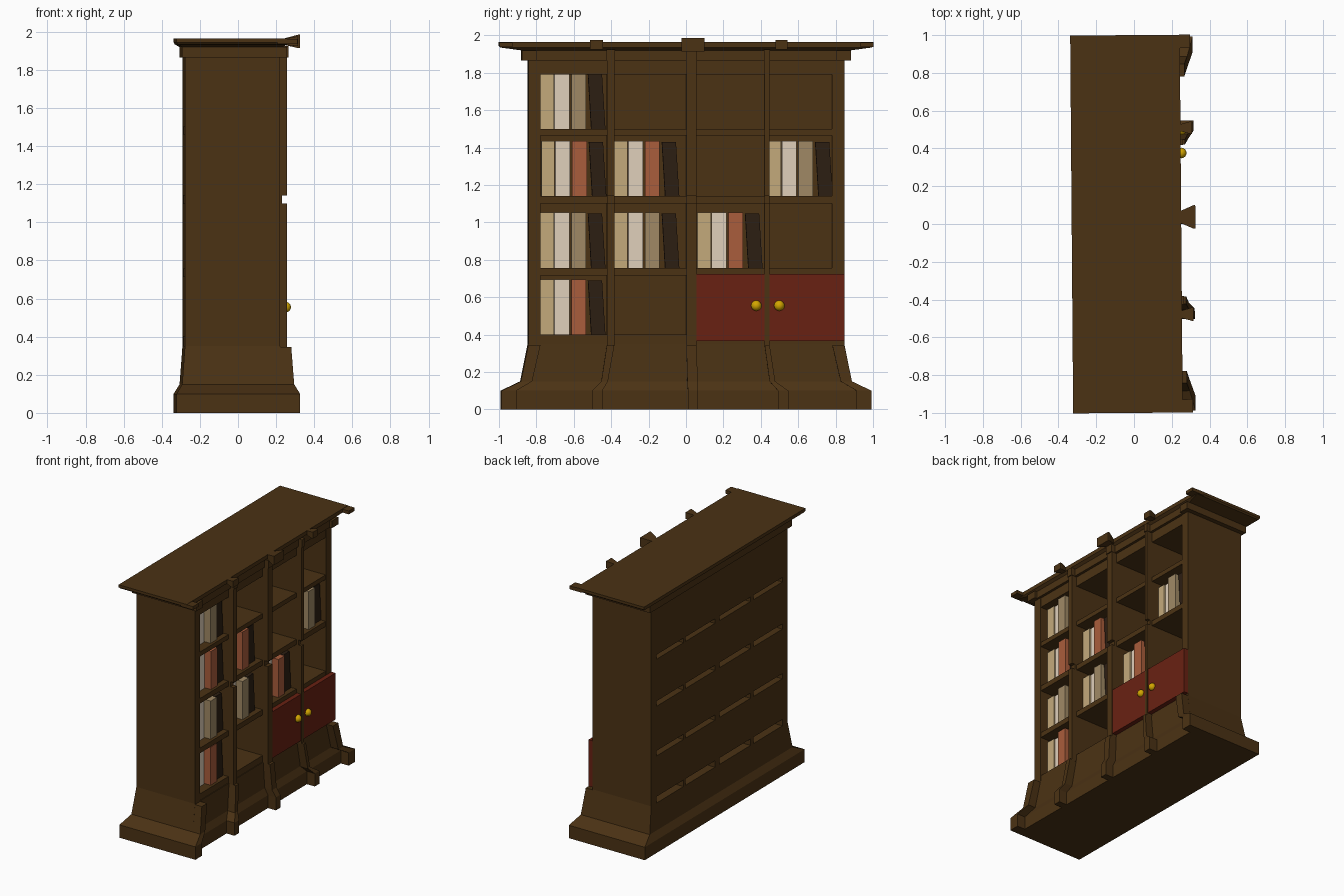
import bpy, bmesh, math
from mathutils import Matrix

if "Cube" in bpy.data.objects:
    bpy.data.objects.remove(bpy.data.objects["Cube"])

TURN = Matrix.Rotation(math.radians(0.45), 4, 'Z')   # slight crooked stance


def mat(name, r, g, b):
    m = bpy.data.materials.new(name)
    m.diffuse_color = (r, g, b, 1)
    m.use_nodes = True
    m.node_tree.nodes["Principled BSDF"].inputs["Base Color"].default_value = m.diffuse_color
    return m


WOOD = mat("wood", .07, .032, .007)
RED = mat("door_red", .14, .015, .006)
TAN = mat("tan", .55, .40, .20)
CREAM = mat("cream", .75, .63, .50)
RUST = mat("rust", .40, .11, .045)
OLIVE = mat("olive", .35, .25, .13)
DARK = mat("dark", .025, .013, .006)
GOLD = mat("gold", .65, .38, .0)


def finish(name, bm, material):
    bmesh.ops.recalc_face_normals(bm, faces=bm.faces[:])
    bm.transform(TURN)
    me = bpy.data.meshes.new(name)
    bm.to_mesh(me)
    bm.free()
    me.materials.append(material)
    ob = bpy.data.objects.new(name, me)
    bpy.context.collection.objects.link(ob)
    return ob


def loft(name, rings, material=WOOD, along_x=False):
    """Rectangular rings (level, a0, a1, b0, b1) skinned and capped."""
    bm = bmesh.new()
    loops = []
    for l, a0, a1, b0, b1 in rings:
        pts = [(a0, b0), (a1, b0), (a1, b1), (a0, b1)]
        loops.append([bm.verts.new((l, a, b) if along_x else (a, b, l)) for a, b in pts])
    for p, q in zip(loops, loops[1:]):
        for i in range(4):
            j = (i + 1) % 4
            bm.faces.new((p[i], p[j], q[j], q[i]))
    bm.faces.new(loops[0])
    bm.faces.new(loops[-1])
    return finish(name, bm, material)


def box(name, x0, x1, y0, y1, z0, z1, material=WOOD):
    return loft(name, [(z0, x0, x1, y0, y1), (z1, x0, x1, y0, y1)], material)


BACK, FRONT = -.285, .215
SHELVES = [(.35, .40), (.715, .755), (1.10, 1.14), (1.465, 1.50)]
COLUMNS = [(-.425, -.385), (.0, .055), (.418, .445)]

# flared plinth
loft("plinth", [(0, -.33, .25, -.99, .99), (.10, -.33, .25, -.99, .99),
                (.15, -.30, .225, -.885, .885), (.35, BACK, FRONT, -.845, .845)])

# side panels and dividers
box("side_panel_left", BACK, FRONT, -.845, -.78, .35, 1.87)
box("side_panel_right", BACK, FRONT, .78, .845, .35, 1.87)
for i, (y0, y1) in enumerate(COLUMNS):
    box(f"divider_{i}", BACK, .228, y0, y1, .35, 1.87)
    for k, (z0, z1) in enumerate([(.34, 1.10), (1.14, 1.87)]):
        box(f"front_column_{i}_{k}", FRONT, .255, y0, y1, z0, z1)

# shelves, back boards with slots between them, top board
for i, (z0, z1) in enumerate(SHELVES):
    box(f"shelf_{i}", -.22, FRONT - .005, -.78, .78, z0, z1)
    top = SHELVES[i + 1][0] if i < 3 else 1.87
    box(f"back_board_{i}", BACK, -.22, -.79, .79, z1, top)
box("top_board", -.22, FRONT - .005, -.78, .78, 1.79, 1.87)

# splayed feet: (top y0, y1), (knee y0, y1), (bottom y0, y1)
FEET = [((-.845, -.78), (-.885, -.825), (-.99, -.91)),
        ((-.425, -.385), (-.455, -.42), (-.505, -.45)),
        ((.0, .055), (.005, .06), (.008, .062)),
        ((.418, .445), (.445, .475), (.49, .545)),
        ((.78, .845), (.825, .885), (.91, .99))]
for i, (t, k, b) in enumerate(FEET):
    loft(f"foot_{i}", [(0, .18, .318, *b), (.10, .18, .318, *b),
                       (.15, .18, .288, *k), (.345, .18, .273, *t)])

# cornice
loft("cornice", [(1.865, -.30, .23, -.88, .88), (1.92, -.30, .23, -.88, .88),
                 (1.935, -.325, .25, -.99, .99), (1.945, -.33, .25, -1, 1),
                 (1.965, -.33, .25, -1, 1)])
for i, (y0, y1) in enumerate(COLUMNS):
    box(f"frieze_block_{i}", .2, .262, y0 - .003, y1 + .003, 1.865, 1.925)
for side, (y0, y1) in {"left": (-.88, -.80), "right": (.80, .88)}.items():
    box(f"frieze_end_{side}", .2, .25, y0, y1, 1.865, 1.92)
for i, (yc, w, x, z0, z1) in enumerate([(-.48, .035, .312, 1.925, 1.975),
                                        (.035, .062, .325, 1.915, 1.985),
                                        (.508, .033, .312, 1.925, 1.975)]):
    loft(f"cornice_ornament_{i}", [(.23, yc - w * .4, yc + w * .4, 1.935, 1.962),
                                   (x - .01, yc - w, yc + w, z0, z1),
                                   (x, yc - w, yc + w, z0, z1)], along_x=True)
for side, (y0, y1) in {"left": (-1, -.93), "right": (.93, 1)}.items():
    box(f"cornice_corner_{side}", .2, .305, y0, y1, 1.937, 1.963)

# cupboard doors and knobs
box("door_left", FRONT, .25, .03, .418, .365, .725, RED)
box("door_right", FRONT, .25, .445, .845, .365, .725, RED)
for i, y in enumerate((.374, .497)):
    bm = bmesh.new()
    bmesh.ops.create_uvsphere(bm, u_segments=16, v_segments=10, radius=.028,
                              matrix=Matrix.Translation((.253, y, .555)))
    for f in bm.faces:
        f.smooth = True
    finish(f"knob_{i}", bm, GOLD)


# books: three upright, one dark book leaning at the end
def book_set(tag, y, z, third):
    for k, (a, b, x, m) in enumerate([(0, .072, .15, TAN), (.076, .155, .14, CREAM),
                                      (.165, .243, .19, third)]):
        box(f"book_{tag}_{k}", -.06, x, y + a, y + b, z, z + .295, m)
    loft(f"leaning_book_{tag}", [(z, -.06, .17, y + .272, y + .348),
                                 (z + .29, -.06, .17, y + .255, y + .33)], DARK)


SETS = [(-.78, 1.50, OLIVE), (-.775, 1.14, RUST), (-.78, .757, OLIVE), (-.78, .40, RUST),
        (-.385, 1.14, RUST), (-.385, .757, OLIVE), (.06, .757, RUST), (.435, 1.14, OLIVE)]
for i, (y, z, third) in enumerate(SETS):
    book_set(i, y, z, third)
